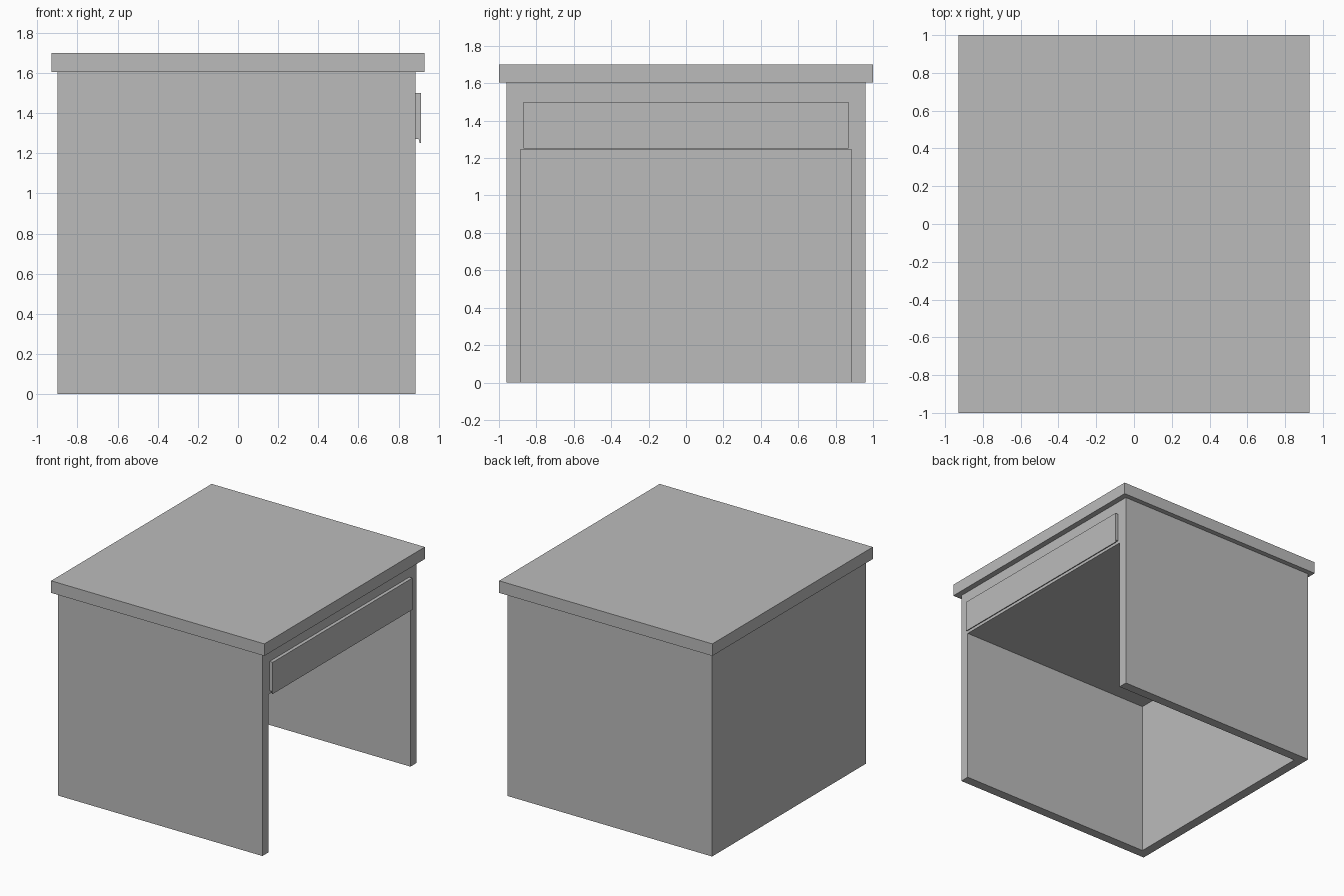
import bpy
import bmesh

if "Cube" in bpy.data.objects:
    bpy.data.objects.remove(bpy.data.objects["Cube"], do_unlink=True)

# One plain grey finish
grey = bpy.data.materials.new("plain_grey")
grey.use_nodes = True
colour = (0.5, 0.5, 0.5, 1)
grey.diffuse_color = colour
grey.node_tree.nodes["Principled BSDF"].inputs["Base Color"].default_value = colour


def prism(name, profile, half_width):
    """Extrude an x-z profile along y, centred on y = 0."""
    bm = bmesh.new()
    face = bm.faces.new([bm.verts.new((x, -half_width, z)) for x, z in profile])
    side = bmesh.ops.extrude_face_region(bm, geom=[face])
    verts = [v for v in side["geom"] if isinstance(v, bmesh.types.BMVert)]
    bmesh.ops.translate(bm, verts=verts, vec=(0, 2 * half_width, 0))
    bmesh.ops.recalc_face_normals(bm, faces=bm.faces)
    mesh = bpy.data.meshes.new(name)
    bm.to_mesh(mesh)
    bm.free()
    mesh.materials.append(grey)
    obj = bpy.data.objects.new(name, mesh)
    bpy.context.collection.objects.link(obj)
    return obj


def box(name, x0, x1, z0, z1, half_width):
    return prism(name, [(x0, z0), (x1, z0), (x1, z1), (x0, z1)], half_width)


# Cabinet carcass: side panels, back panel and drawer housing in one piece
carcass = box("carcass", -0.90, 0.885, 0, 1.61, 0.96)
knee_space = box("knee_space_cutter", -0.825, 1.2, -0.3, 1.245, 0.885)
knee_space.hide_render = True
cut = carcass.modifiers.new("knee_space", "BOOLEAN")
cut.operation = "DIFFERENCE"
cut.solver = "EXACT"
cut.object = knee_space
bpy.context.view_layer.objects.active = carcass
carcass.select_set(True)
bpy.ops.object.modifier_apply(modifier=cut.name)
bpy.data.objects.remove(knee_space, do_unlink=True)

# Overhanging table top
box("table_top", -0.93, 0.93, 1.605, 1.70, 1.0)

# Drawer front with a small finger lip along its lower edge
prism("drawer_front",
      [(0.88, 1.27), (0.90, 1.27), (0.905, 1.25), (0.912, 1.25),
       (0.912, 1.50), (0.88, 1.50)], 0.87)
